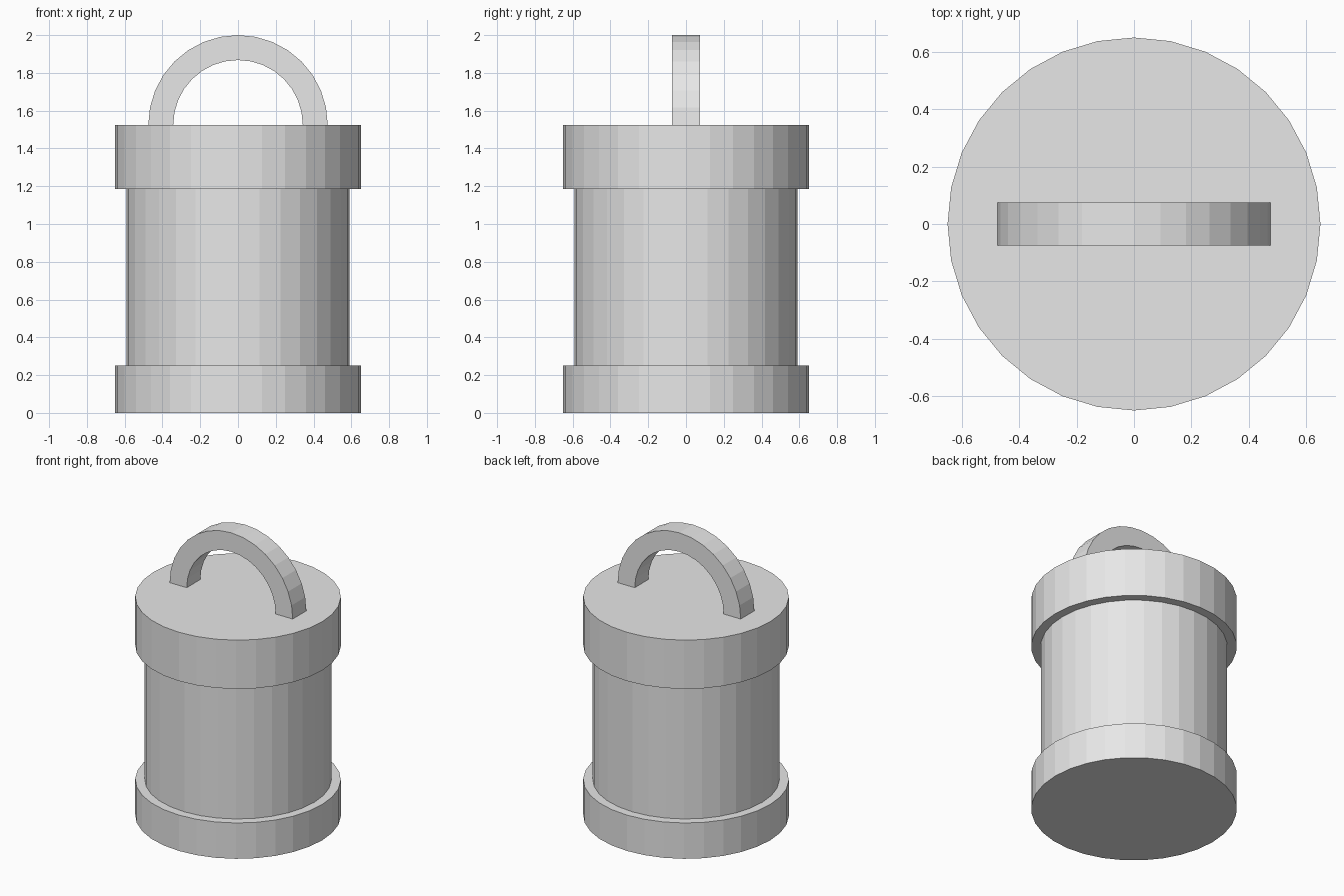
import bpy, bmesh
from math import sin, cos, pi

cube = bpy.data.objects.get("Cube")
if cube:
    bpy.data.objects.remove(cube, do_unlink=True)

grey = bpy.data.materials.new("light_grey")
grey.use_nodes = True
grey.diffuse_color = (0.8, 0.8, 0.8, 1)
grey.node_tree.nodes["Principled BSDF"].inputs["Base Color"].default_value = (0.8, 0.8, 0.8, 1)


def drum(name, radius, bottom, top):
    """Flat-faced upright cylinder between two heights."""
    bpy.ops.mesh.primitive_cylinder_add(vertices=32, radius=radius, depth=top - bottom,
                                        location=(0, 0, (bottom + top) / 2))
    obj = bpy.context.object
    obj.name = name
    obj.data.materials.append(grey)


def arch(name, outer, inner, width, base, sink, segments=16):
    """Half ring with short feet sunk into the surface below."""
    bm = bmesh.new()
    angles = [pi * i / segments for i in range(segments + 1)]

    def arc(radius):
        points = [(radius * cos(a), base + radius * sin(a)) for a in angles]
        return [(radius, base - sink)] + points + [(-radius, base - sink)]

    rows = [[bm.verts.new((x, -width / 2, z)) for x, z in arc(r)] for r in (outer, inner)]
    for i in range(len(rows[0]) - 1):
        bm.faces.new((rows[0][i], rows[0][i + 1], rows[1][i + 1], rows[1][i]))
    # Give the flat half ring its width
    result = bmesh.ops.extrude_face_region(bm, geom=bm.faces[:])
    moved = [v for v in result["geom"] if isinstance(v, bmesh.types.BMVert)]
    bmesh.ops.translate(bm, verts=moved, vec=(0, width, 0))
    bmesh.ops.recalc_face_normals(bm, faces=bm.faces[:])
    mesh = bpy.data.meshes.new(name)
    bm.to_mesh(mesh)
    bm.free()
    mesh.materials.append(grey)
    bpy.context.collection.objects.link(bpy.data.objects.new(name, mesh))


# Canister: base rim, body, lid
drum("base_rim", 0.65, 0, 0.25)
drum("body", 0.59, 0.25, 1.185)
drum("lid", 0.65, 1.185, 1.525)

# Carrying handle
arch("handle", 0.475, 0.343, 0.15, 1.525, 0.01)
